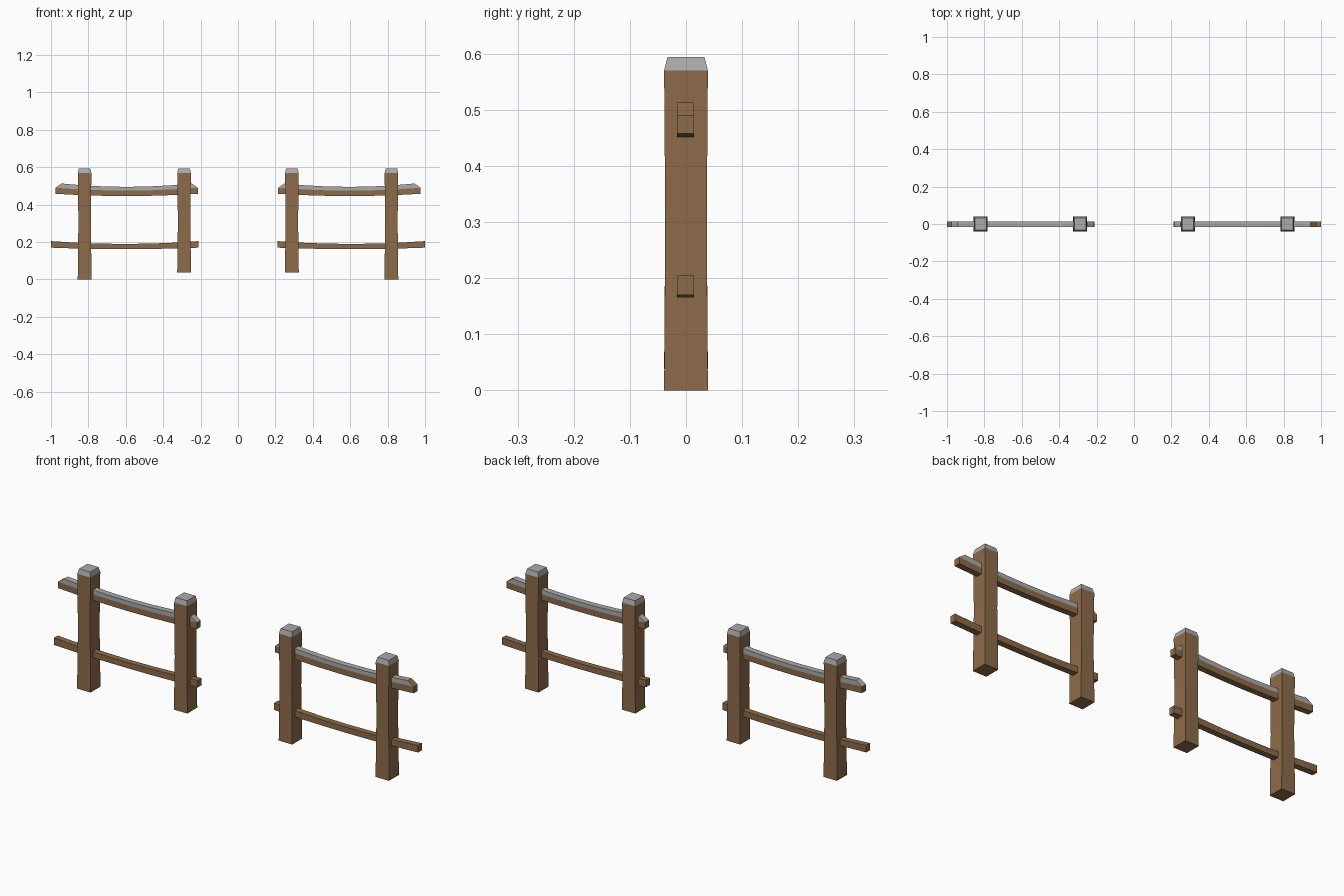
import bpy, bmesh

cube = bpy.data.objects.get("Cube")
if cube:
    bpy.data.objects.remove(cube, do_unlink=True)


def make_material(name, rgb):
    mat = bpy.data.materials.new(name)
    mat.use_nodes = True
    mat.diffuse_color = (*rgb, 1)
    mat.node_tree.nodes["Principled BSDF"].inputs["Base Color"].default_value = (*rgb, 1)
    return mat


WOOD, GREY = 0, 1
materials = [make_material("brown wood", (0.27, 0.148, 0.07)),
             make_material("pale grey cap", (0.41, 0.41, 0.41))]


def finish(bm, name):
    bmesh.ops.recalc_face_normals(bm, faces=bm.faces)
    mesh = bpy.data.meshes.new(name)
    bm.to_mesh(mesh)
    bm.free()
    for mat in materials:
        mesh.materials.append(mat)
    bpy.context.collection.objects.link(bpy.data.objects.new(name, mesh))


# Square post: stacked rings with a slim waist and a tapered grey cap
def post(name, x, base):
    bm = bmesh.new()
    rings = []
    for z, hx, hy in ((base, 0.037, 0.039), (0.3, 0.0335, 0.037),
                      (0.57, 0.036, 0.039), (0.594, 0.031, 0.033)):
        rings.append([bm.verts.new((x + sx * hx, sy * hy, z))
                      for sx, sy in ((-1, -1), (1, -1), (1, 1), (-1, 1))])
    bm.faces.new(rings[0])
    bm.faces.new(rings[-1]).material_index = GREY
    for level, (low, high) in enumerate(zip(rings, rings[1:])):
        for i in range(4):
            j = (i + 1) % 4
            face = bm.faces.new((low[i], low[j], high[j], high[i]))
            face.material_index = GREY if level == 2 else WOOD
    finish(bm, name)


# Sagging rail: each level is (height at the ends, sag, end inset)
def rail(name, x0, x1, levels, bare_end=False):
    bm = bmesh.new()
    segments = 6
    front, back = [], []
    for z, sag, inset in levels:
        a, b = x0 + inset, x1 - inset
        for side, rows in ((-0.016, front), (0.014, back)):
            row = []
            for i in range(segments + 1):
                t = i / segments
                row.append(bm.verts.new((a + (b - a) * t, side, z - sag * 4 * t * (1 - t))))
            rows.append(row)
    top = len(levels) - 1
    for i in range(segments):
        bm.faces.new((front[0][i], front[0][i + 1], back[0][i + 1], back[0][i]))
        face = bm.faces.new((front[top][i], front[top][i + 1], back[top][i + 1], back[top][i]))
        face.material_index = GREY if top > 1 else WOOD
    for k in range(top):
        shade = GREY if k == 1 else WOOD
        for rows in (front, back):
            for i in range(segments):
                face = bm.faces.new((rows[k][i], rows[k][i + 1],
                                     rows[k + 1][i + 1], rows[k + 1][i]))
                face.material_index = shade
        for end in (0, segments):
            face = bm.faces.new((front[k][end], back[k][end],
                                 back[k + 1][end], front[k + 1][end]))
            face.material_index = WOOD if (bare_end and end) else shade
    finish(bm, name)


UPPER = ((0.458, 0.012, 0), (0.49, 0.015, 0), (0.513, 0.018, 0.033))
LOWER = ((0.17, 0.008, 0), (0.205, 0.015, 0))

# Two fence sections facing each other across a gap
for side, s in (("right", -1), ("left", 1)):
    post(side + "_outer_post", s * 0.82, 0.0)
    post(side + "_inner_post", s * 0.288, 0.038)
    rail(side + "_upper_rail", *sorted((s * 0.215, s * 0.977)), UPPER, bare_end=s > 0)
    rail(side + "_lower_rail", *sorted((s * 0.21, s * 1.0)), LOWER)
